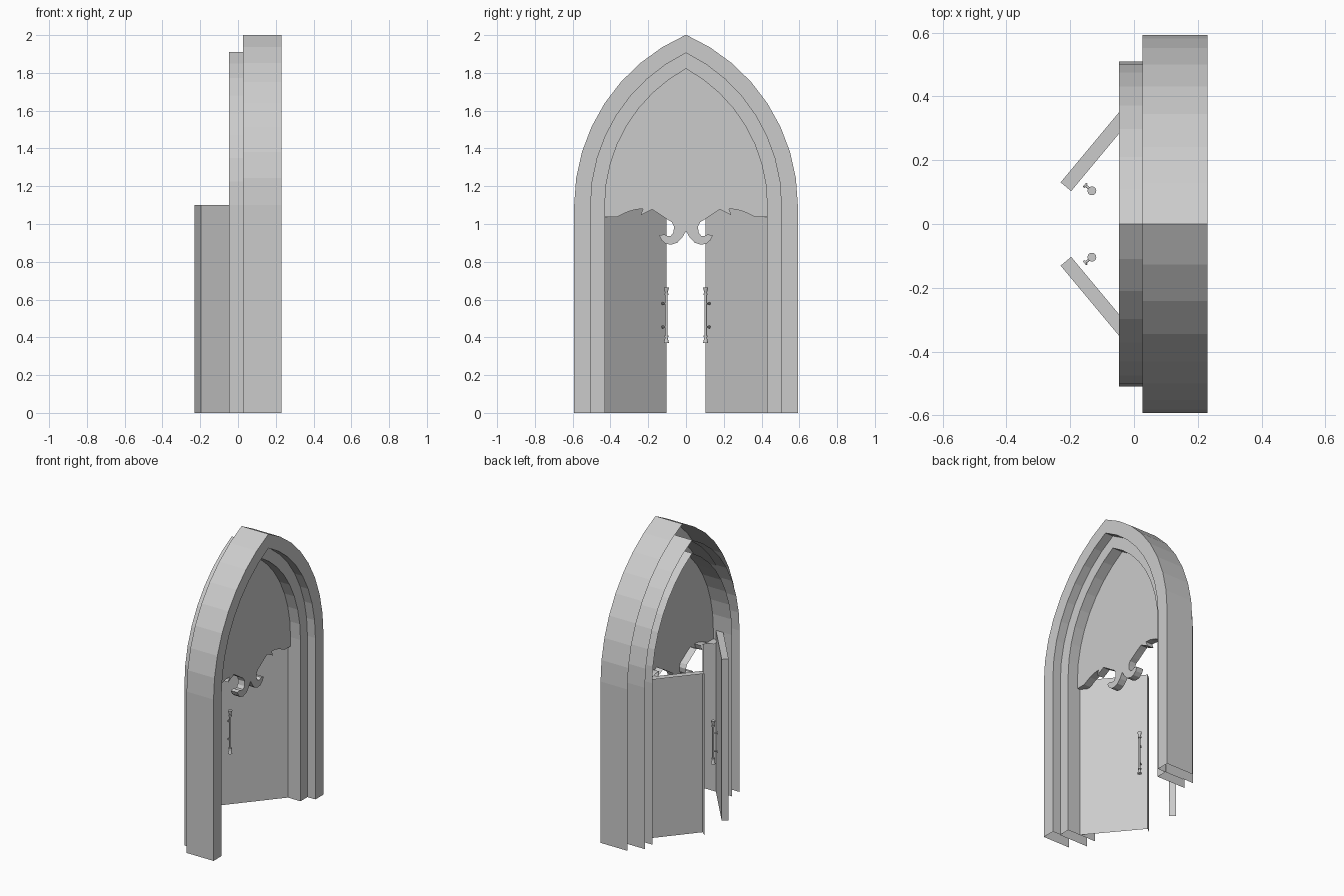
import bpy
import bmesh
import math
from mathutils import Vector, Matrix

if "Cube" in bpy.data.objects:
    bpy.data.objects.remove(bpy.data.objects["Cube"], do_unlink=True)

grey = bpy.data.materials.new("plain grey")
grey.use_nodes = True
grey.diffuse_color = (0.6, 0.6, 0.6, 1)
grey.node_tree.nodes["Principled BSDF"].inputs["Base Color"].default_value = (0.6, 0.6, 0.6, 1)

SPRING = 1.1      # height where the arch starts to curve
CENTRE = -0.391   # arc centre offset, shared by all arches
STEPS = 8


def finish(name, bm):
    mesh = bpy.data.meshes.new(name)
    bm.to_mesh(mesh)
    bm.free()
    mesh.materials.append(grey)
    obj = bpy.data.objects.new(name, mesh)
    bpy.context.collection.objects.link(obj)
    return obj


def strip(bm, a, b):
    """Band of quads between two rows of vertices."""
    for i in range(len(a) - 1):
        bm.faces.new((a[i], b[i], b[i + 1], a[i + 1]))


def row(bm, x, outline):
    return [bm.verts.new((x, y, z)) for y, z in outline]


def arc(half):
    """Pointed arch outline from the +y spring, over the apex, to the -y spring."""
    radius = half - CENTRE
    end = math.acos(-CENTRE / radius)
    side = []
    for i in range(STEPS + 1):
        a = end * i / STEPS
        side.append((max(CENTRE + radius * math.cos(a), 0), SPRING + radius * math.sin(a)))
    return side + [(-y, z) for y, z in reversed(side[:-1])]


def arch(name, outer, inner, back, front):
    """Outer side, front face and reveal, open at the back and underneath."""
    bm = bmesh.new()
    rows = []
    for x, half in ((back, outer), (front, outer), (front, inner), (back, inner)):
        rows.append(row(bm, x, [(half, 0)] + arc(half) + [(-half, 0)]))
    for a, b in zip(rows, rows[1:]):
        strip(bm, a, b)
    bmesh.ops.recalc_face_normals(bm, faces=bm.faces)
    return finish(name, bm)


# Stepped archway
arch("outer_arch", 0.592, 0.505, 0.027, 0.23)
arch("inner_arch", 0.51, 0.43, -0.047, 0.17)

# Panel filling the arch, with a rim along its scrolled lower edge
scroll = [(0.02, 0.928), (0.045, 0.902), (0.08, 0.89), (0.108, 0.896), (0.13, 0.915),
          (0.142, 0.94), (0.115, 0.945), (0.098, 0.936), (0.08, 0.937), (0.067, 0.955),
          (0.063, 0.985), (0.075, 1.01), (0.1, 1.025), (0.14, 1.052), (0.18, 1.077),
          (0.24, 1.047), (0.228, 1.08), (0.265, 1.077), (0.31, 1.064), (0.365, 1.037),
          (0.435, 1.037)]
lower = [(-y, z) for y, z in reversed(scroll)] + [(0, 0.963)] + scroll
bm = bmesh.new()
edge = row(bm, 0.095, lower)
bm.faces.new(edge + row(bm, 0.095, arc(0.435)))
strip(bm, edge, row(bm, 0.045, lower))
bmesh.ops.recalc_face_normals(bm, faces=bm.faces)
finish("arch_panel", bm)

# Directions along and out of the open door on the +y side
ALONG = Vector((0.64, 0.768, 0))
OUT = Vector((0.768, -0.64, 0))


def mirror_y(bm, side):
    bmesh.ops.scale(bm, vec=(1, side, 1), verts=bm.verts)
    if side < 0:
        bmesh.ops.reverse_faces(bm, faces=bm.faces[:])


def rod(bm, start, end, r1, r2):
    """Tapered round bar between two points."""
    axis = end - start
    turn = axis.to_track_quat("Z", "Y").to_matrix().to_4x4()
    bmesh.ops.create_cone(bm, cap_ends=True, segments=12, radius1=r1, radius2=r2,
                          depth=axis.length,
                          matrix=Matrix.Translation((start + end) / 2) @ turn)


def door(name, side):
    """Front face, free end and top, open at the back and underneath."""
    bm = bmesh.new()
    b = Vector((-0.197, 0.103, 0))
    a = b - OUT * 0.043
    up = Vector((0, 0, 1.1))
    corners = (a, b, b + ALONG * 0.427, a + ALONG * 0.427)
    bottom = [bm.verts.new(p) for p in corners[:3]]
    top = [bm.verts.new(p + up) for p in corners]
    strip(bm, top[:3], bottom)
    bm.faces.new(top)
    mirror_y(bm, side)
    finish(name, bm)


def handle(name, side):
    bm = bmesh.new()
    base = Vector((-0.132, 0.104, 0))
    mid = 0.517

    def at(z):
        return base + Vector((0, 0, z))

    rod(bm, at(mid - 0.12), at(mid + 0.12), 0.006, 0.006)
    for s in (-1, 1):
        # Flared end with a collar
        rod(bm, at(mid + s * 0.115), at(mid + s * 0.147), 0.006, 0.014)
        rod(bm, at(mid + s * 0.108), at(mid + s * 0.116), 0.011, 0.011)
        # Peg towards the door
        peg = at(mid + s * 0.062)
        rod(bm, peg, peg - OUT * 0.026, 0.004, 0.004)
        rod(bm, peg - OUT * 0.024, peg - OUT * 0.03, 0.008, 0.008)
    mirror_y(bm, side)
    finish(name, bm)


# Pair of open doors with pull handles
for label, side in (("left", 1), ("right", -1)):
    door(label + "_door", side)
    handle(label + "_handle", side)
